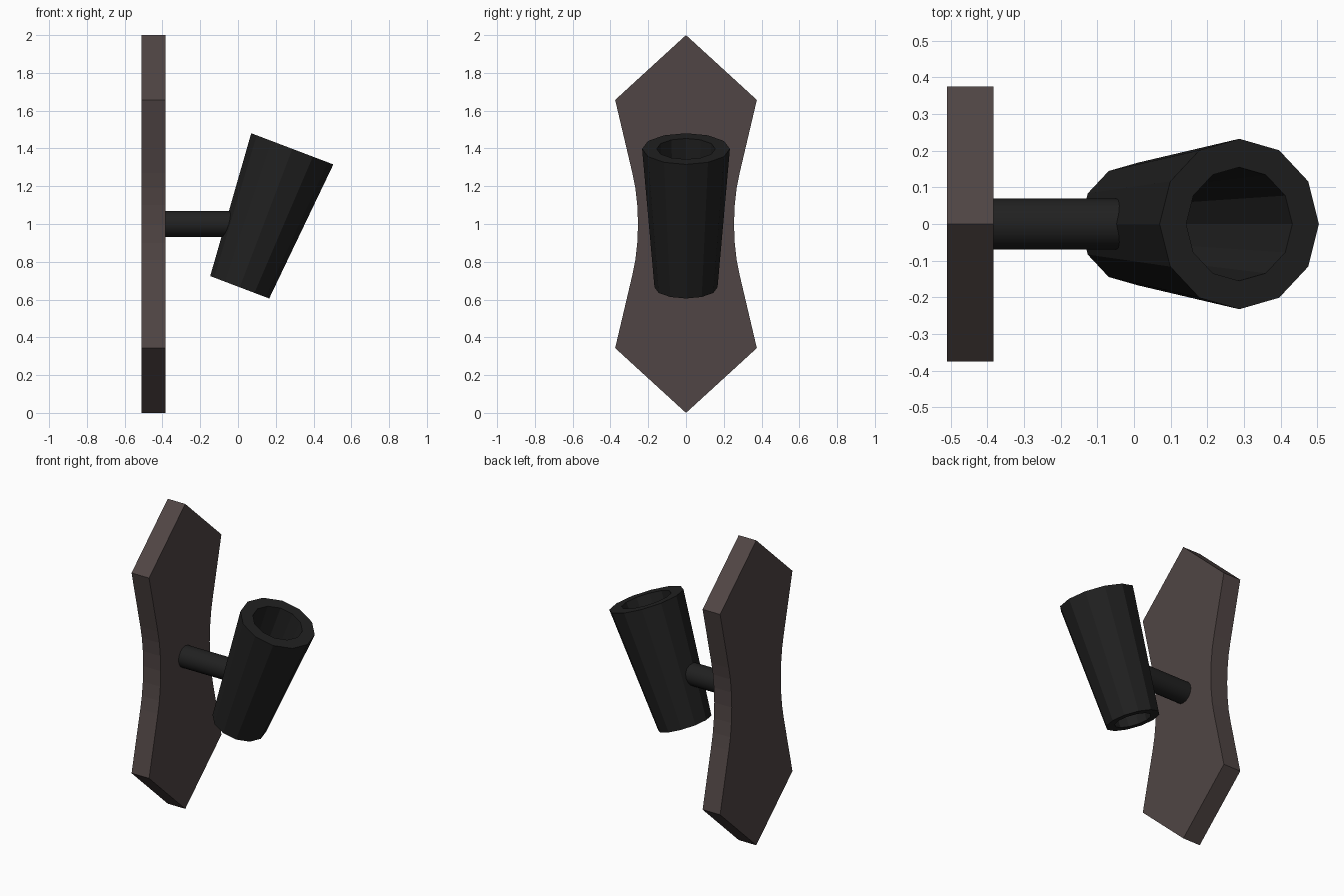
import bpy, bmesh
from math import sin, cos, pi, radians
from mathutils import Matrix, Vector

if "Cube" in bpy.data.objects:
    bpy.data.objects.remove(bpy.data.objects["Cube"])


def material(name, color):
    mat = bpy.data.materials.new(name)
    mat.diffuse_color = (*color, 1)
    mat.use_nodes = True
    mat.node_tree.nodes["Principled BSDF"].inputs["Base Color"].default_value = mat.diffuse_color
    return mat


def finish(bm, name, mat):
    bmesh.ops.recalc_face_normals(bm, faces=bm.faces[:])
    mesh = bpy.data.meshes.new(name)
    bm.to_mesh(mesh)
    bm.free()
    mesh.materials.append(mat)
    obj = bpy.data.objects.new(name, mesh)
    bpy.context.collection.objects.link(obj)
    return obj


wood = material("dark_wood", (0.08, 0.06, 0.058))
iron = material("black_iron", (0.015, 0.015, 0.015))

# Wall plate: one quarter profile (y, z offset from middle), mirrored both ways
quarter = [(0.254, 0.0), (0.258, 0.1), (0.268, 0.19), (0.284, 0.27), (0.375, 0.657)]
side = [(y, 1 - z) for y, z in reversed(quarter)] + [(y, 1 + z) for y, z in quarter[1:]]
outline = [(0, 0)] + side + [(0, 2)] + [(-y, z) for y, z in reversed(side)]
bm = bmesh.new()
face = bm.faces.new([bm.verts.new((-0.51, y, z)) for y, z in outline])
ext = bmesh.ops.extrude_face_region(bm, geom=[face])
bmesh.ops.translate(bm, vec=(0.127, 0, 0),
                    verts=[v for v in ext["geom"] if isinstance(v, bmesh.types.BMVert)])
finish(bm, "wall_plate", wood)

# Support rod from plate into the cup wall
bm = bmesh.new()
start, end = -0.39, -0.025
bmesh.ops.create_cone(bm, cap_ends=True, segments=16, radius1=0.07, radius2=0.07, depth=end - start,
                      matrix=Matrix.Translation(((start + end) / 2, 0, 1)) @ Matrix.Rotation(pi / 2, 4, 'Y'))
rod = finish(bm, "support_rod", iron)
bpy.context.view_layer.objects.active = rod
rod.select_set(True)
bpy.ops.object.shade_smooth_by_angle(angle=radians(40))

# Torch cup: tapered, open 12-sided tube leaning away from the plate
SIDES, LENGTH = 12, 0.784
section = [(0.167, 0), (0.2325, LENGTH), (0.155, LENGTH), (0.113, 0)]
bm = bmesh.new()
rings = [[bm.verts.new((r * cos(2 * pi * i / SIDES), r * sin(2 * pi * i / SIDES), h))
          for i in range(SIDES)] for r, h in section]
for a, b in zip(rings, rings[1:] + rings[:1]):
    for i in range(SIDES):
        j = (i + 1) % SIDES
        bm.faces.new((a[i], a[j], b[j], b[i]))
bm.transform(Matrix.Translation((0.009, 0, 0.665)) @ Matrix.Rotation(radians(20.8), 4, 'Y'))
finish(bm, "torch_cup", iron)
